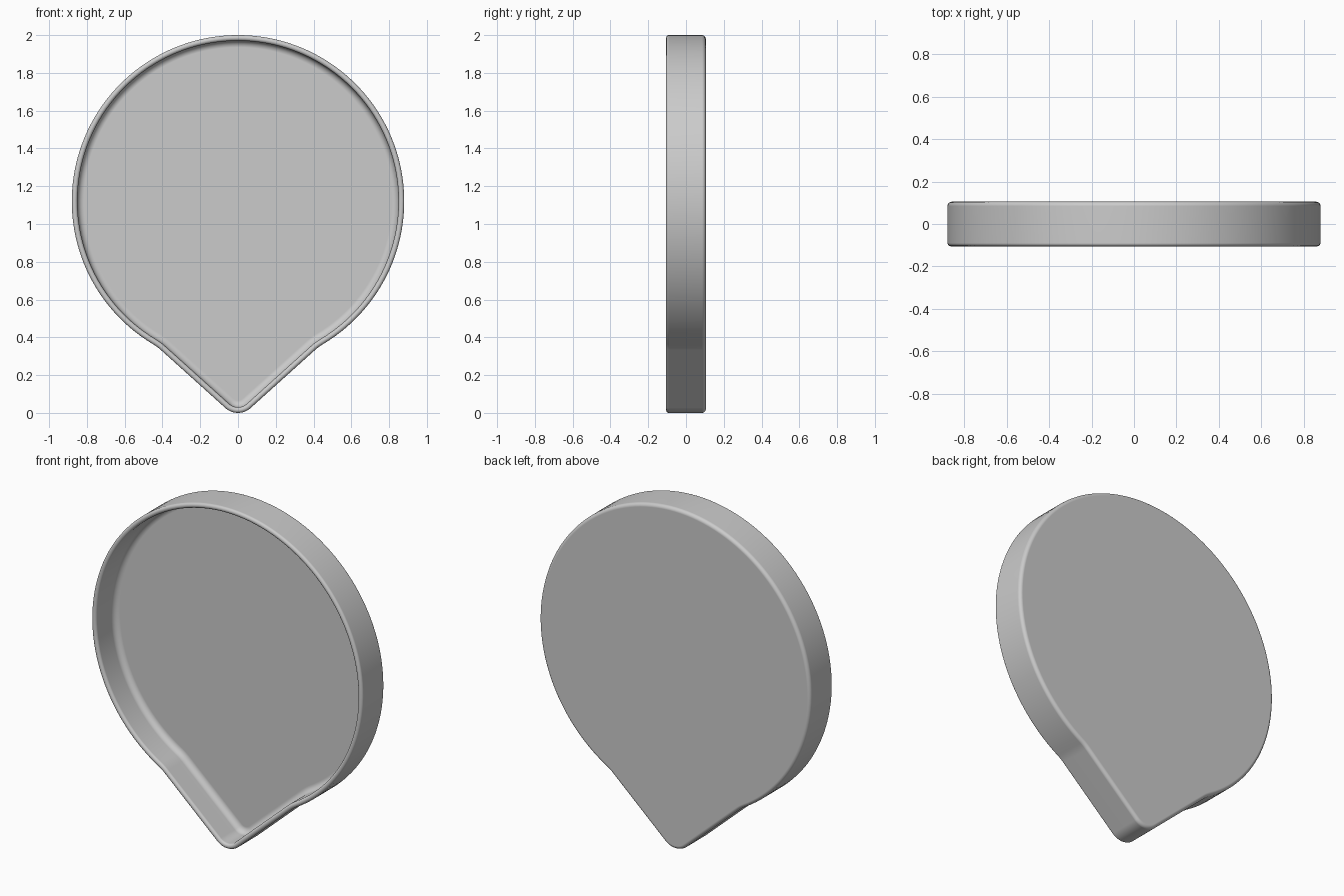
import bpy
import bmesh
from math import radians, sin, cos, sqrt, atan2, pi
from mathutils import Vector

cube = bpy.data.objects.get("Cube")
if cube:
    bpy.data.objects.remove(cube)

RADIUS, CENTRE = 0.88, Vector((0, 1.12))   # round body
TIP_RADIUS = 0.1                           # rounded pouring tip
BLEND = 0.25                               # hollow blend between body and spout
SLOPE = radians(42)
HALF_DEPTH, WALL, FLOOR = 0.105, 0.03, 0.035


def arc(centre, radius, start, end, steps, flip=1):
    """Points on an arc, each paired with its outward normal."""
    result = []
    for i in range(steps + 1):
        a = start + (end - start) * i / steps
        normal = Vector((cos(a), sin(a)))
        result.append((centre + normal * radius * flip, normal))
    return result


def outline():
    """Closed teardrop outline in x and z, mirrored about x = 0."""
    normal = Vector((sin(SLOPE), -cos(SLOPE)))
    along = Vector((cos(SLOPE), sin(SLOPE)))
    tip = Vector((0, TIP_RADIUS))
    a = normal.dot(tip - CENTRE) + TIP_RADIUS + BLEND
    b = -sqrt((RADIUS + BLEND) ** 2 - a * a)
    hollow = CENTRE + normal * a + along * b
    line_angle = SLOPE - pi / 2
    body_angle = atan2(hollow.y - CENTRE.y, hollow.x)

    half = arc(tip, TIP_RADIUS, -pi / 2, line_angle, 8)
    half += arc(hollow, BLEND, line_angle, body_angle, 6, -1)
    half += arc(CENTRE, RADIUS, body_angle, pi / 2, 60)[1:]
    mirrored = [(Vector((-p.x, p.y)), Vector((-n.x, n.y)))
                for p, n in reversed(half[1:-1])]
    return half + mirrored


def corner(inset, y, radius, start, end, steps=5):
    """Rounded corner of the wall section as (inset, y) pairs."""
    return [tuple(p) for p, _ in
            arc(Vector((inset, y)), radius, radians(start), radians(end), steps)]


# Wall section, from the back face round the rim to the inner floor
edge, lip, cove = 0.02, WALL / 2, 0.035
section = corner(edge, HALF_DEPTH - edge, edge, 90, 180)
section += corner(lip, -HALF_DEPTH + lip, lip, 180, 360, 10)
section += corner(WALL + cove, HALF_DEPTH - FLOOR - cove, cove, 180, 90)

# Tray: sweep the section round the outline and close both ends
bm = bmesh.new()
path = outline()
rings = []
for inset, y in section:
    points = [p - n * inset for p, n in path]
    rings.append([bm.verts.new((p.x, y, p.y)) for p in points])
count = len(path)
for r, s in zip(rings, rings[1:]):
    for i in range(count):
        j = (i + 1) % count
        bm.faces.new((r[i], r[j], s[j], s[i]))
bm.faces.new(rings[0])
bm.faces.new(rings[-1])
bmesh.ops.recalc_face_normals(bm, faces=bm.faces)

mesh = bpy.data.meshes.new("spouted_tray")
bm.to_mesh(mesh)
bm.free()
tray = bpy.data.objects.new("spouted_tray", mesh)
bpy.context.collection.objects.link(tray)

# Plain grey finish
grey = bpy.data.materials.new("light_grey")
grey.use_nodes = True
colour = (0.6, 0.6, 0.6, 1)
grey.diffuse_color = colour
grey.node_tree.nodes["Principled BSDF"].inputs["Base Color"].default_value = colour
mesh.materials.append(grey)

# Smooth walls with flat floor and back
bpy.ops.object.select_all(action="DESELECT")
tray.select_set(True)
bpy.context.view_layer.objects.active = tray
bpy.ops.object.shade_smooth_by_angle(angle=radians(35))
weighted = tray.modifiers.new("flat_floor_shading", "WEIGHTED_NORMAL")
weighted.keep_sharp = True
